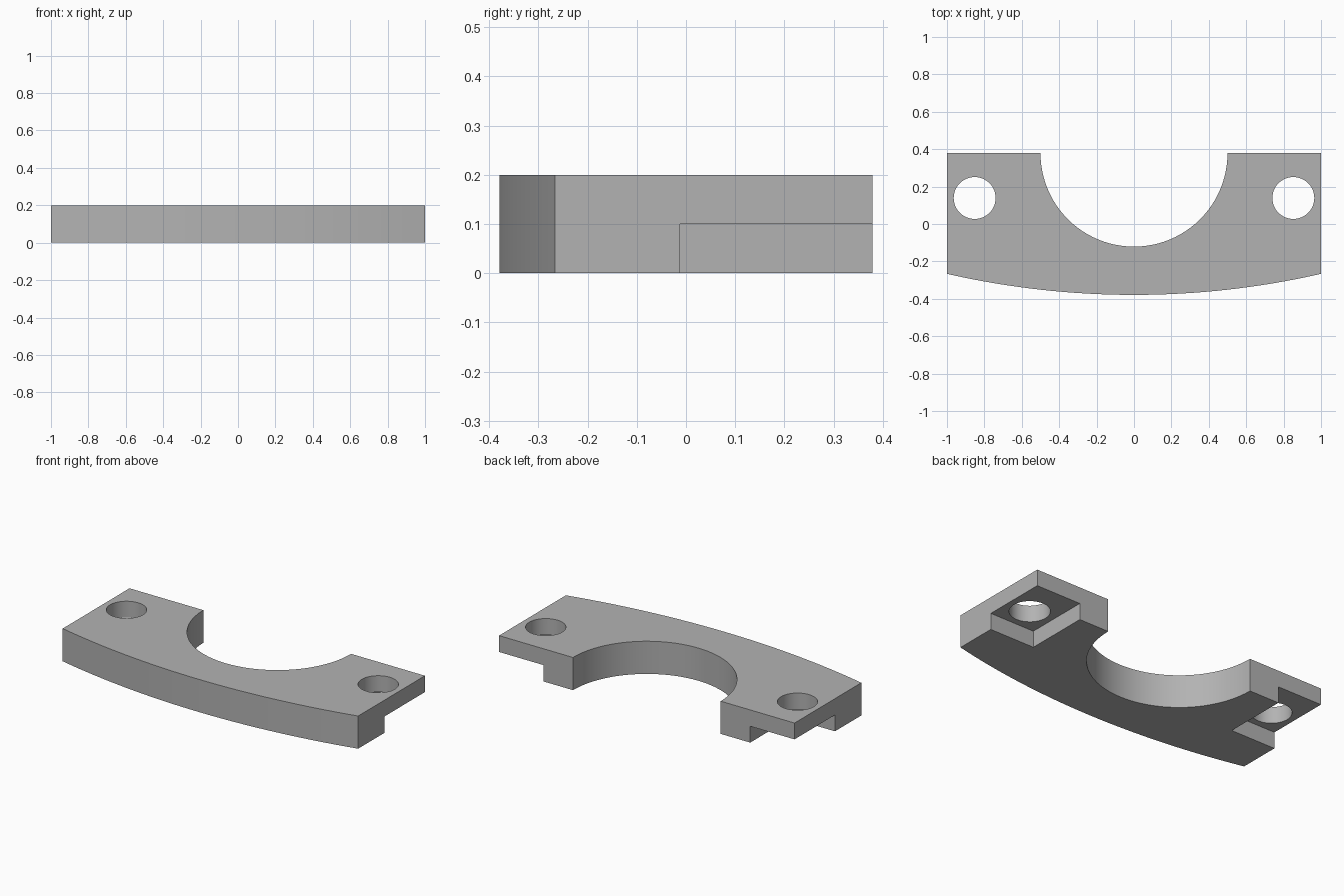
import bpy
import bmesh
from math import cos, sin, asin, pi

if "Cube" in bpy.data.objects:
    bpy.data.objects.remove(bpy.data.objects["Cube"], do_unlink=True)

BACK, THICK = 0.379, 0.2
BORE_R, FRONT_R = 0.5, 4.5

grey = bpy.data.materials.new("plain grey")
grey.use_nodes = True
colour = (0.45, 0.45, 0.45, 1)
grey.diffuse_color = colour
grey.node_tree.nodes["Principled BSDF"].inputs["Base Color"].default_value = colour


def arc(cx, cy, r, start, end, steps):
    angles = [start + (end - start) * i / steps for i in range(steps + 1)]
    return [(cx + r * cos(a), cy + r * sin(a)) for a in angles]


def prism(name, outline, z0, z1):
    """Extrude a counter-clockwise outline from z0 to z1."""
    bm = bmesh.new()
    base = bm.faces.new([bm.verts.new((x, y, z0)) for x, y in outline])
    top = bmesh.ops.extrude_face_region(bm, geom=[base])["geom"]
    verts = [v for v in top if isinstance(v, bmesh.types.BMVert)]
    bmesh.ops.translate(bm, verts=verts, vec=(0, 0, z1 - z0))
    bmesh.ops.recalc_face_normals(bm, faces=bm.faces)
    mesh = bpy.data.meshes.new(name)
    bm.to_mesh(mesh)
    bm.free()
    mesh.materials.append(grey)
    obj = bpy.data.objects.new(name, mesh)
    bpy.context.collection.objects.link(obj)
    return obj


def cut(target, cutter):
    mod = target.modifiers.new("cut", "BOOLEAN")
    mod.operation, mod.solver, mod.object = "DIFFERENCE", "EXACT", cutter
    bpy.context.view_layer.objects.active = target
    bpy.ops.object.modifier_apply(modifier=mod.name)
    bpy.data.objects.remove(cutter, do_unlink=True)


# Plate: bowed front edge, straight sides, half-round bore in the back
half = asin(1 / FRONT_R)
front = arc(0, FRONT_R - BACK, FRONT_R, -pi / 2 - half, -pi / 2 + half, 32)
bore = arc(0, BACK, BORE_R, 0, -pi, 48)
plate = prism("clamp_plate", front + [(1, BACK)] + bore + [(-1, BACK)], 0, THICK)

for side in (-1, 1):
    # Recess under each back corner
    xs = sorted((side * 0.7, side * 1.1))
    corners = [(xs[0], -0.012), (xs[1], -0.012), (xs[1], 0.5), (xs[0], 0.5)]
    cut(plate, prism("corner_recess", corners, -0.1, THICK / 2))
    # Bolt hole through each ear
    hole = arc(side * 0.852, 0.139, 0.112, 0, 2 * pi, 48)[:-1]
    cut(plate, prism("bolt_hole", hole, -0.1, THICK + 0.1))

bpy.ops.object.select_all(action="DESELECT")
plate.select_set(True)
bpy.context.view_layer.objects.active = plate
bpy.ops.object.shade_smooth_by_angle(angle=pi / 6)
